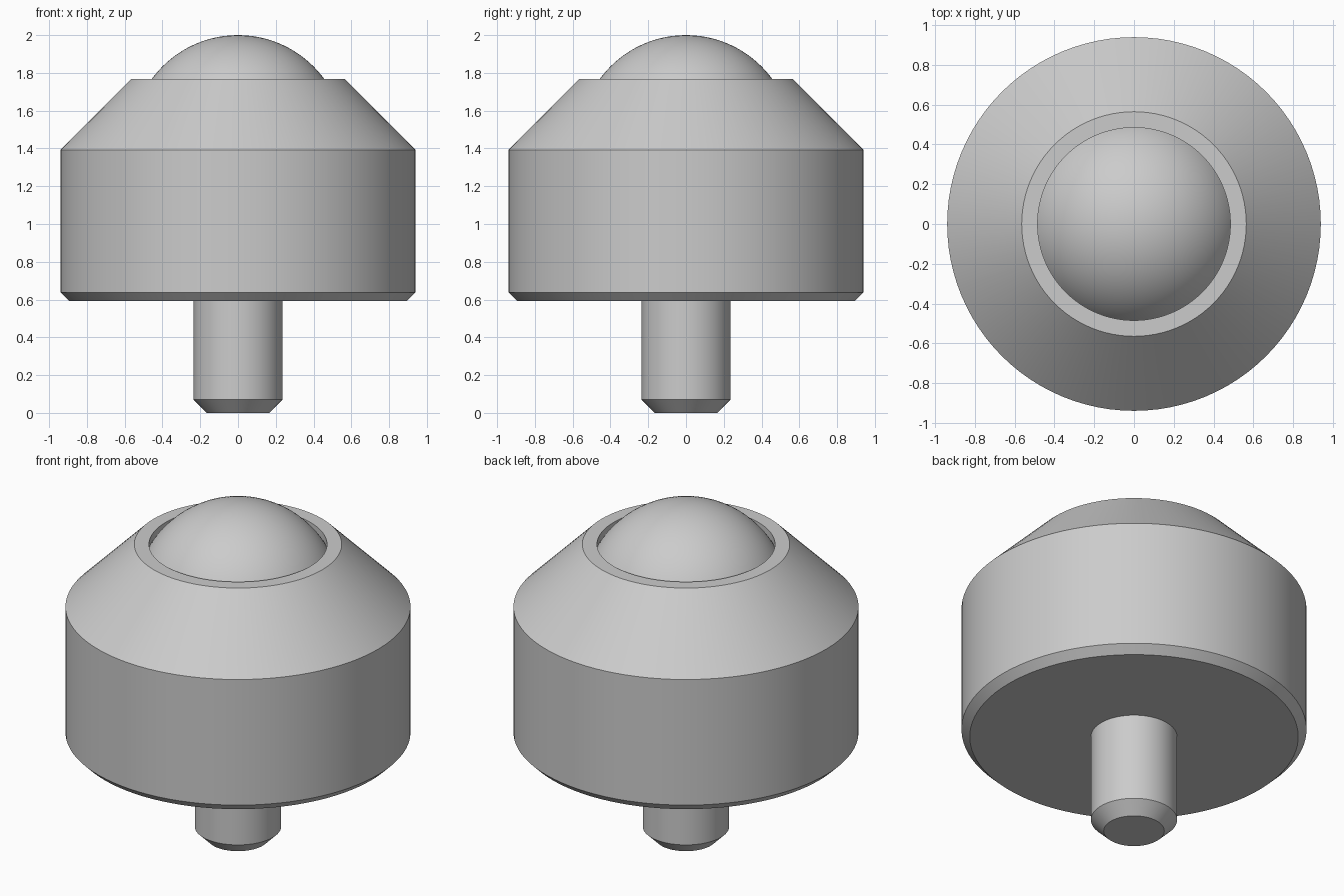
import bpy
import bmesh
import math
from mathutils import Matrix, Vector

cube = bpy.data.objects.get("Cube")
if cube:
    bpy.data.objects.remove(cube, do_unlink=True)

SEGMENTS = 96

steel = bpy.data.materials.new("light_grey_steel")
steel.use_nodes = True
colour = (0.6, 0.6, 0.6, 1.0)
steel.diffuse_color = colour
steel.node_tree.nodes["Principled BSDF"].inputs["Base Color"].default_value = colour


def finish(name, bm):
    """Turn a bmesh into a smooth-shaded object with crisp edges."""
    bmesh.ops.recalc_face_normals(bm, faces=bm.faces)
    mesh = bpy.data.meshes.new(name)
    bm.to_mesh(mesh)
    bm.free()
    mesh.materials.append(steel)
    obj = bpy.data.objects.new(name, mesh)
    bpy.context.collection.objects.link(obj)
    bpy.ops.object.select_all(action='DESELECT')
    obj.select_set(True)
    bpy.context.view_layer.objects.active = obj
    bpy.ops.object.shade_smooth_by_angle(angle=math.radians(30))
    return obj


def lathe(name, profile):
    """Spin a (radius, height) profile around the z axis."""
    bm = bmesh.new()
    verts = [bm.verts.new((r, 0, z)) for r, z in profile]
    edges = [bm.edges.new(pair) for pair in zip(verts, verts[1:])]
    bmesh.ops.spin(bm, geom=verts + edges, cent=(0, 0, 0), axis=(0, 0, 1),
                   angle=math.tau, steps=SEGMENTS)
    bmesh.ops.remove_doubles(bm, verts=bm.verts, dist=0.0005)
    return finish(name, bm)


# Housing: chamfered drum, conical shoulder, flat rim and ball socket
lathe("housing", [
    (0, 0.593), (0.895, 0.593), (0.94, 0.638), (0.94, 1.393),
    (0.565, 1.768), (0.485, 1.768), (0.485, 1.6), (0, 1.6),
])

# Mounting stud with chamfered tip, seated in the housing
lathe("mounting_stud", [
    (0, 0), (0.165, 0), (0.235, 0.07), (0.235, 0.62), (0, 0.62),
])

# Rolling ball held in the socket
bm = bmesh.new()
bmesh.ops.create_uvsphere(bm, u_segments=SEGMENTS, v_segments=SEGMENTS // 2,
                          radius=0.565,
                          matrix=Matrix.Translation(Vector((0, 0, 1.435))))
finish("ball", bm)
